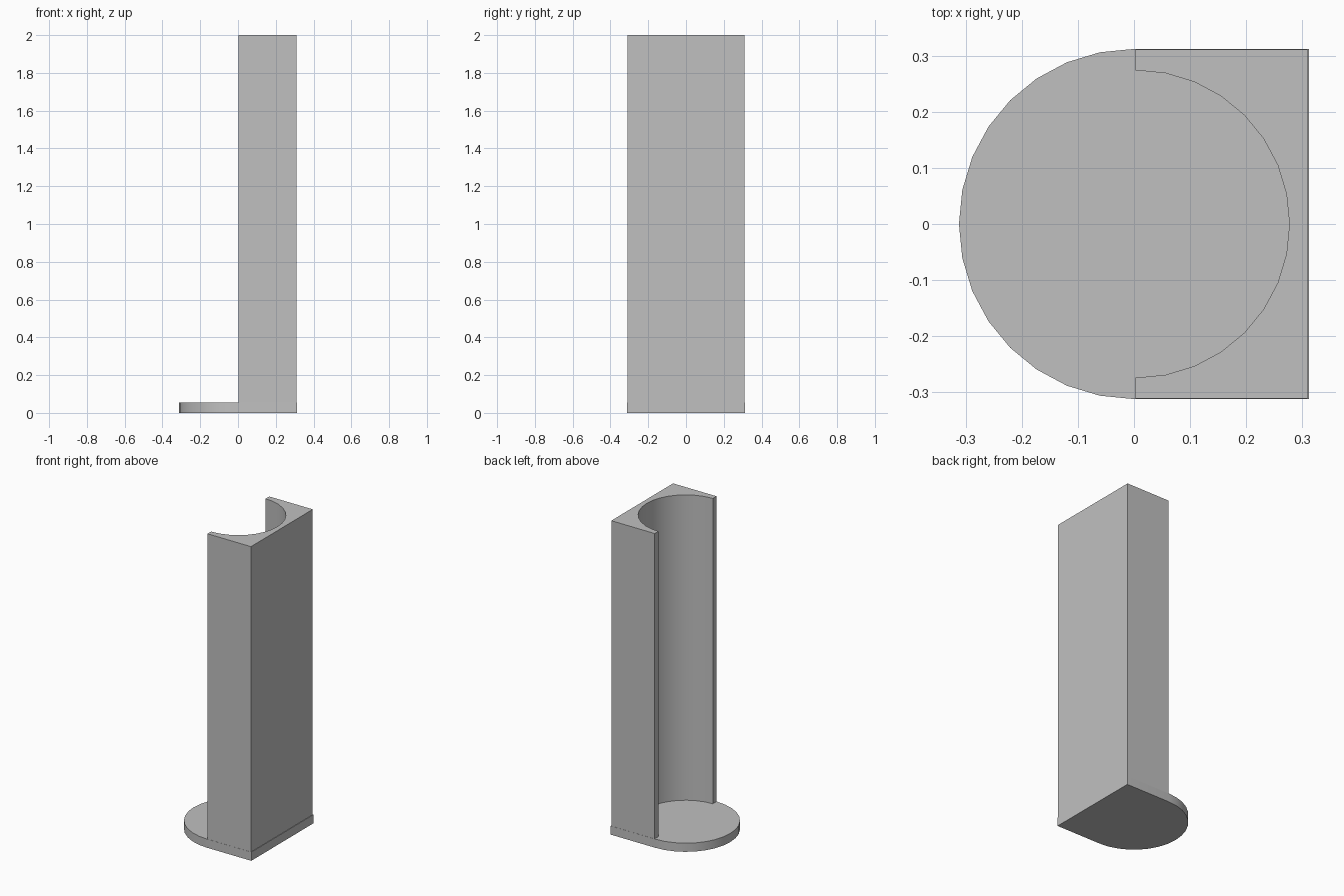
import bpy
import bmesh
from math import sin, cos, pi, radians

cube = bpy.data.objects.get("Cube")
if cube:
    bpy.data.objects.remove(cube, do_unlink=True)

grey = bpy.data.materials.new("plain grey")
grey.use_nodes = True
colour = (0.53, 0.53, 0.53, 1)
grey.diffuse_color = colour
grey.node_tree.nodes["Principled BSDF"].inputs["Base Color"].default_value = colour

RADIUS, BORE, PLATE, HEIGHT = 0.312, 0.274, 0.055, 2.0


def half_circle(radius, side, steps=16):
    """Points from +y round to -y, bulging towards the given x side."""
    return [(side * radius * sin(pi * i / steps), radius * cos(pi * i / steps))
            for i in range(steps + 1)]


def extrude(name, outline, bottom, top):
    """Solid prism over an outline in the ground plane."""
    bm = bmesh.new()
    face = bm.faces.new([bm.verts.new((x, y, bottom)) for x, y in outline])
    new = bmesh.ops.extrude_face_region(bm, geom=[face])["geom"]
    bmesh.ops.translate(bm, vec=(0, 0, top - bottom),
                        verts=[v for v in new if isinstance(v, bmesh.types.BMVert)])
    bmesh.ops.recalc_face_normals(bm, faces=bm.faces)
    mesh = bpy.data.meshes.new(name)
    bm.to_mesh(mesh)
    bm.free()
    mesh.materials.append(grey)
    obj = bpy.data.objects.new(name, mesh)
    bpy.context.collection.objects.link(obj)
    bpy.ops.object.select_all(action="DESELECT")
    obj.select_set(True)
    bpy.context.view_layer.objects.active = obj
    bpy.ops.object.shade_smooth_by_angle(angle=radians(30))
    return obj


# Base plate: round on one side, square on the other
extrude("base_plate",
        half_circle(RADIUS, -1) + [(RADIUS, -RADIUS), (RADIUS, RADIUS)],
        0, PLATE)

# Column: half block with a round channel down its open side
face_x, back_x, side_y = 0.003, 0.309, 0.311
channel = [(x + face_x, y) for x, y in half_circle(BORE, 1)]
extrude("channel_column",
        channel + [(face_x, -side_y), (back_x, -side_y),
                   (back_x, side_y), (face_x, side_y)],
        PLATE, HEIGHT)
